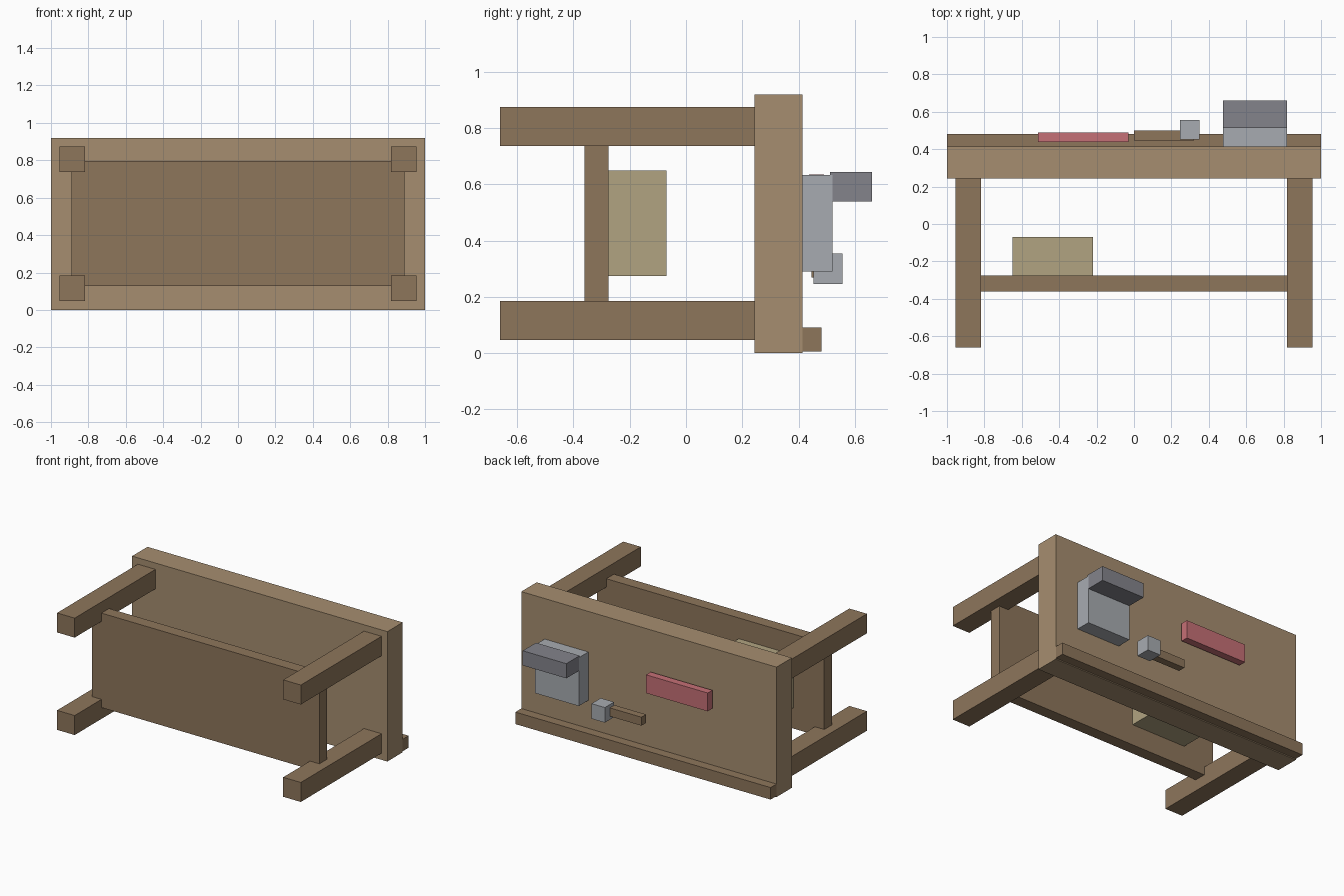
import bpy

if "Cube" in bpy.data.objects:
    bpy.data.objects.remove(bpy.data.objects["Cube"])


def material(name, rgb):
    m = bpy.data.materials.new(name)
    m.diffuse_color = (*rgb, 1)
    m.use_nodes = True
    m.node_tree.nodes["Principled BSDF"].inputs["Base Color"].default_value = m.diffuse_color
    return m


LIGHT_WOOD = material("light_wood", (0.38, 0.27, 0.16))
DARK_WOOD = material("dark_wood", (0.27, 0.18, 0.105))
STEEL = material("steel", (0.39, 0.41, 0.44))
DARK_STEEL = material("dark_steel", (0.23, 0.23, 0.26))
RED = material("red_paint", (0.56, 0.16, 0.18))
CARTON = material("carton", (0.44, 0.37, 0.22))


def box(name, x, y, z, mat):
    """Axis-aligned box given its (min, max) range on each axis."""
    ranges = (x, y, z)
    bpy.ops.mesh.primitive_cube_add(size=1, location=[(a + b) / 2 for a, b in ranges])
    ob = bpy.context.object
    ob.name = name
    ob.scale = [b - a for a, b in ranges]
    bpy.ops.object.transform_apply(location=False, rotation=False, scale=True)
    ob.data.materials.append(mat)
    return ob


# Workbench lying on its long edge: its working surface faces +y
box("bench_top", (-1, 1), (0.243, 0.415), (0, 0.92), LIGHT_WOOD)
box("edge_rail", (-1, 1), (0.415, 0.481), (0.007, 0.092), DARK_WOOD)

# Four legs
for side, x in (("left", (-0.955, -0.817)), ("right", (0.817, 0.955))):
    for level, z in (("lower", (0.047, 0.185)), ("upper", (0.737, 0.875))):
        box(f"{side}_{level}_leg", x, (-0.661, 0.243), z, DARK_WOOD)

# Shelf between the legs and the box stored on it
box("shelf", (-0.89, 0.89), (-0.361, -0.276), (0.127, 0.796), DARK_WOOD)
box("storage_box", (-0.65, -0.22), (-0.276, -0.07), (0.275, 0.649), CARTON)

# Vise
box("vise_body", (0.475, 0.817), (0.415, 0.521), (0.29, 0.633), STEEL)
box("vise_jaw", (0.475, 0.817), (0.512, 0.661), (0.54, 0.644), DARK_STEEL)

# Hammer
box("hammer_handle", (0, 0.32), (0.447, 0.499), (0.27, 0.33), DARK_WOOD)
box("hammer_head", (0.247, 0.351), (0.453, 0.556), (0.247, 0.354), STEEL)

# Red tool bar
box("red_tool", (-0.513, -0.03), (0.438, 0.49), (0.505, 0.635), RED)
